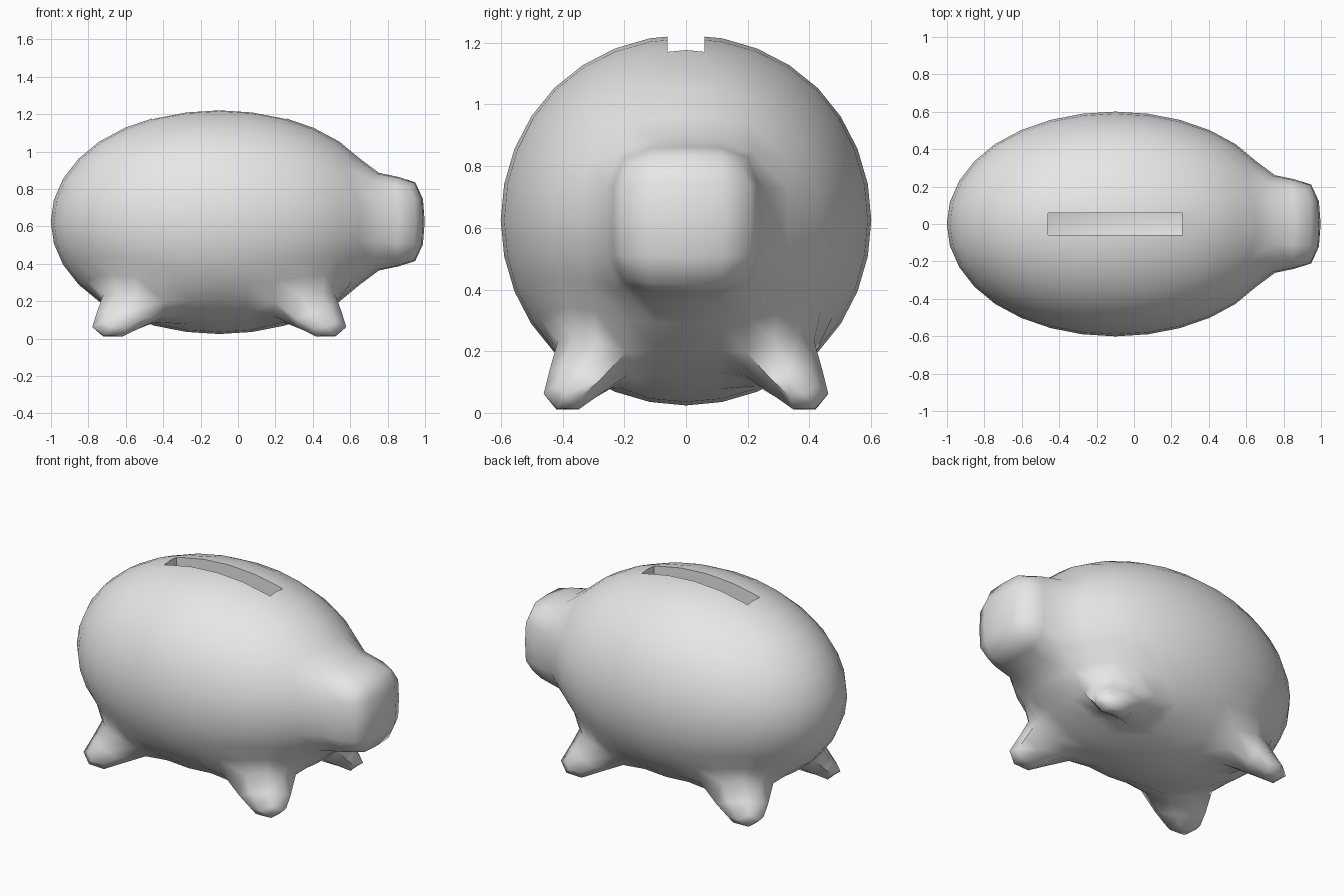
import bpy, bmesh, math
from mathutils import Vector

if "Cube" in bpy.data.objects:
    bpy.data.objects.remove(bpy.data.objects["Cube"], do_unlink=True)

CENTER = Vector((-0.1, 0, 0.625))
RADII = Vector((0.936, 0.624, 0.624))   # cage radii, slightly large to offset subdivision

grey = bpy.data.materials.new("plain_grey")
grey.use_nodes = True
grey.diffuse_color = (0.8, 0.8, 0.8, 1)
grey.node_tree.nodes["Principled BSDF"].inputs["Base Color"].default_value = (0.8, 0.8, 0.8, 1)


def extrude(bm, faces):
    """Extrude a face region and return its new faces and vertices."""
    result = bmesh.ops.extrude_face_region(bm, geom=faces)["geom"]
    leftover = [f for f in faces if f.is_valid]
    if leftover:
        bmesh.ops.delete(bm, geom=leftover, context='FACES')
    return [g for g in result if isinstance(g, bmesh.types.BMVert)]


# Body cage: a cube grid rounded into an ellipsoid
bm = bmesh.new()
bmesh.ops.create_cube(bm, size=2)
bmesh.ops.subdivide_edges(bm, edges=bm.edges[:], cuts=3, use_grid_fill=True)
snout_faces, leg_faces = [], []
for f in bm.faces:
    c = f.calc_center_median()
    if c.x > 0.99 and abs(c.y) < 0.5 and abs(c.z) < 0.5:
        snout_faces.append(f)
    elif c.z < -0.99 and abs(c.x) > 0.5 and abs(c.y) > 0.5:
        leg_faces.append(f)
for v in bm.verts:
    p = Vector([math.tan(a * math.pi / 4) for a in v.co]).normalized()
    v.co = CENTER + p * RADII

# Snout: blunt square extrusion with a slightly domed end
for v in extrude(bm, snout_faces):
    on_axis = abs(v.co.y) < 0.01 and abs(v.co.z - CENTER.z) < 0.01
    v.co.x = 1.02 if on_axis else 0.97
    v.co.y *= 1.03
    v.co.z = CENTER.z + (v.co.z - CENTER.z) * 1.03

# Legs: four stubby extrusions splayed outwards
for f in leg_faces:
    c = f.calc_center_median()
    tip = Vector((CENTER.x + math.copysign(0.62, c.x - CENTER.x),
                  math.copysign(0.42, c.y), 0.015))
    for v in extrude(bm, [f]):
        v.co = tip + (v.co - c) * Vector((0.7, 0.75, 0.7))

bmesh.ops.recalc_face_normals(bm, faces=bm.faces[:])
mesh = bpy.data.meshes.new("bank_body")
bm.to_mesh(mesh)
bm.free()
body = bpy.data.objects.new("bank_body", mesh)
bpy.context.collection.objects.link(body)
mesh.materials.append(grey)

# Cutters: hollow interior and coin slot
bpy.ops.mesh.primitive_uv_sphere_add(segments=32, ring_count=16, radius=1, location=CENTER)
hollow = bpy.context.object
hollow.name = "hollow_cutter"
hollow.scale = (0.8, 0.5, 0.5)
bpy.ops.mesh.primitive_cube_add(size=1, location=(-0.1, 0, 1.15))
slot = bpy.context.object
slot.name = "slot_cutter"
slot.scale = (0.72, 0.12, 0.4)

bpy.ops.object.select_all(action='DESELECT')
body.select_set(True)
bpy.context.view_layer.objects.active = body
smooth = body.modifiers.new("rounding", 'SUBSURF')
smooth.levels = smooth.render_levels = 1
smooth.use_limit_surface = False
bpy.ops.object.modifier_apply(modifier=smooth.name)
for cutter in (hollow, slot):
    cutter.hide_render = True
    cutter.data.materials.append(grey)
    cut = body.modifiers.new(cutter.name, 'BOOLEAN')
    cut.operation = 'DIFFERENCE'
    cut.object = cutter
    bpy.ops.object.modifier_apply(modifier=cut.name)
    bpy.data.objects.remove(cutter, do_unlink=True)

# Smooth skin with crisp slot edges
bpy.ops.object.shade_smooth_by_angle(angle=math.radians(60))
